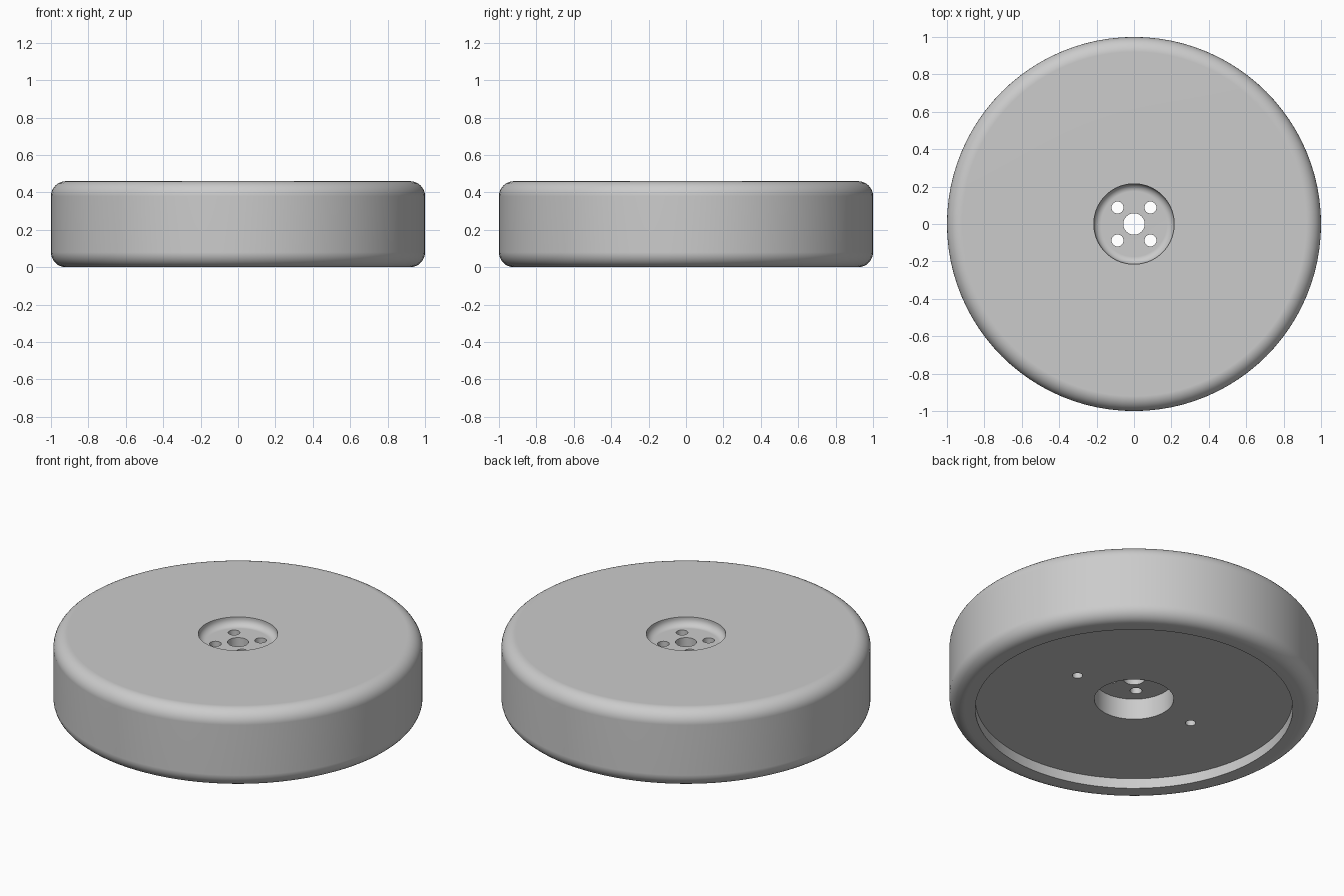
import bpy
import bmesh
from math import cos, sin, pi, radians
from mathutils import Matrix, Vector

cube = bpy.data.objects.get("Cube")
if cube:
    bpy.data.objects.remove(cube, do_unlink=True)

SEGMENTS = 96
HEIGHT, FILLET = 0.46, 0.08
BORE, POCKET = 0.057, 0.215
TOP_FLOOR, BASE_FLOOR, HUB_UNDERSIDE = 0.41, 0.06, 0.185

grey = bpy.data.materials.new("matte grey")
grey.use_nodes = True
colour = (0.6, 0.6, 0.6, 1)
grey.diffuse_color = colour
grey.node_tree.nodes["Principled BSDF"].inputs["Base Color"].default_value = colour


def arc(r, z, radius, start, end, steps=8):
    """Points of an arc in the radius/height plane, angles in degrees."""
    angles = [radians(start + (end - start) * i / steps) for i in range(steps + 1)]
    return [(r + radius * cos(a), z + radius * sin(a)) for a in angles]


def lathe(name, profile):
    """Revolve a closed profile around the z axis."""
    bm = bmesh.new()
    verts = [bm.verts.new((r, 0, z)) for r, z in profile]
    edges = [bm.edges.new((verts[i - 1], verts[i])) for i in range(len(verts))]
    bmesh.ops.spin(bm, geom=verts + edges, cent=(0, 0, 0), axis=(0, 0, 1),
                   angle=2 * pi, steps=SEGMENTS, use_merge=True)
    bmesh.ops.remove_doubles(bm, verts=bm.verts, dist=1e-5)
    bmesh.ops.recalc_face_normals(bm, faces=bm.faces)
    mesh = bpy.data.meshes.new(name)
    bm.to_mesh(mesh)
    bm.free()
    obj = bpy.data.objects.new(name, mesh)
    bpy.context.collection.objects.link(obj)
    mesh.materials.append(grey)
    return obj


# Wheel body: rounded tread, dished top, recessed base, hub pocket and bore
dish = 0.04
profile = [(BORE, HUB_UNDERSIDE), (BORE, TOP_FLOOR)]
profile += arc(POCKET - dish, TOP_FLOOR + dish, dish, -90, 0)
profile += [(POCKET, HEIGHT)]
profile += arc(1 - FILLET, HEIGHT - FILLET, FILLET, 90, 0)
profile += arc(1 - FILLET, FILLET, FILLET, 0, -90)
profile += [(0.86, 0), (0.86, BASE_FLOOR), (POCKET, BASE_FLOOR), (POCKET, HUB_UNDERSIDE)]
wheel = lathe("wheel", profile)

# Hole cutters: four through bolt holes and two blind base holes
bm = bmesh.new()


def hole(x, y, radius, bottom, top):
    bmesh.ops.create_cone(bm, cap_ends=True, segments=32, radius1=radius, radius2=radius,
                          depth=top - bottom,
                          matrix=Matrix.Translation(Vector((x, y, (bottom + top) / 2))))


for sx in (-1, 1):
    for sy in (-1, 1):
        hole(sx * 0.088, sy * 0.088, 0.032, 0.1, 0.6)
    hole(sx * 0.4, 0, 0.028, -0.1, 0.2)
cutter_mesh = bpy.data.meshes.new("hole_cutters")
bm.to_mesh(cutter_mesh)
bm.free()
cutters = bpy.data.objects.new("hole_cutters", cutter_mesh)
bpy.context.collection.objects.link(cutters)
cutters.hide_render = True

# Cut the holes, bake the result and drop the cutters
cut = wheel.modifiers.new("holes", 'BOOLEAN')
cut.operation = 'DIFFERENCE'
cut.solver = 'EXACT'
cut.object = cutters
bpy.context.view_layer.update()
graph = bpy.context.evaluated_depsgraph_get()
baked = bpy.data.meshes.new_from_object(wheel.evaluated_get(graph))
wheel.modifiers.clear()
wheel.data = baked
baked.name = "wheel"
bpy.data.objects.remove(cutters, do_unlink=True)
baked.materials.clear()
baked.materials.append(grey)
for face in baked.polygons:
    face.material_index = 0

# Smooth curves, crisp rims, flat faces kept flat
bpy.ops.object.select_all(action='DESELECT')
wheel.select_set(True)
bpy.context.view_layer.objects.active = wheel
bpy.ops.object.shade_smooth_by_angle(angle=radians(30))
weighted = wheel.modifiers.new("even shading", 'WEIGHTED_NORMAL')
weighted.keep_sharp = True
